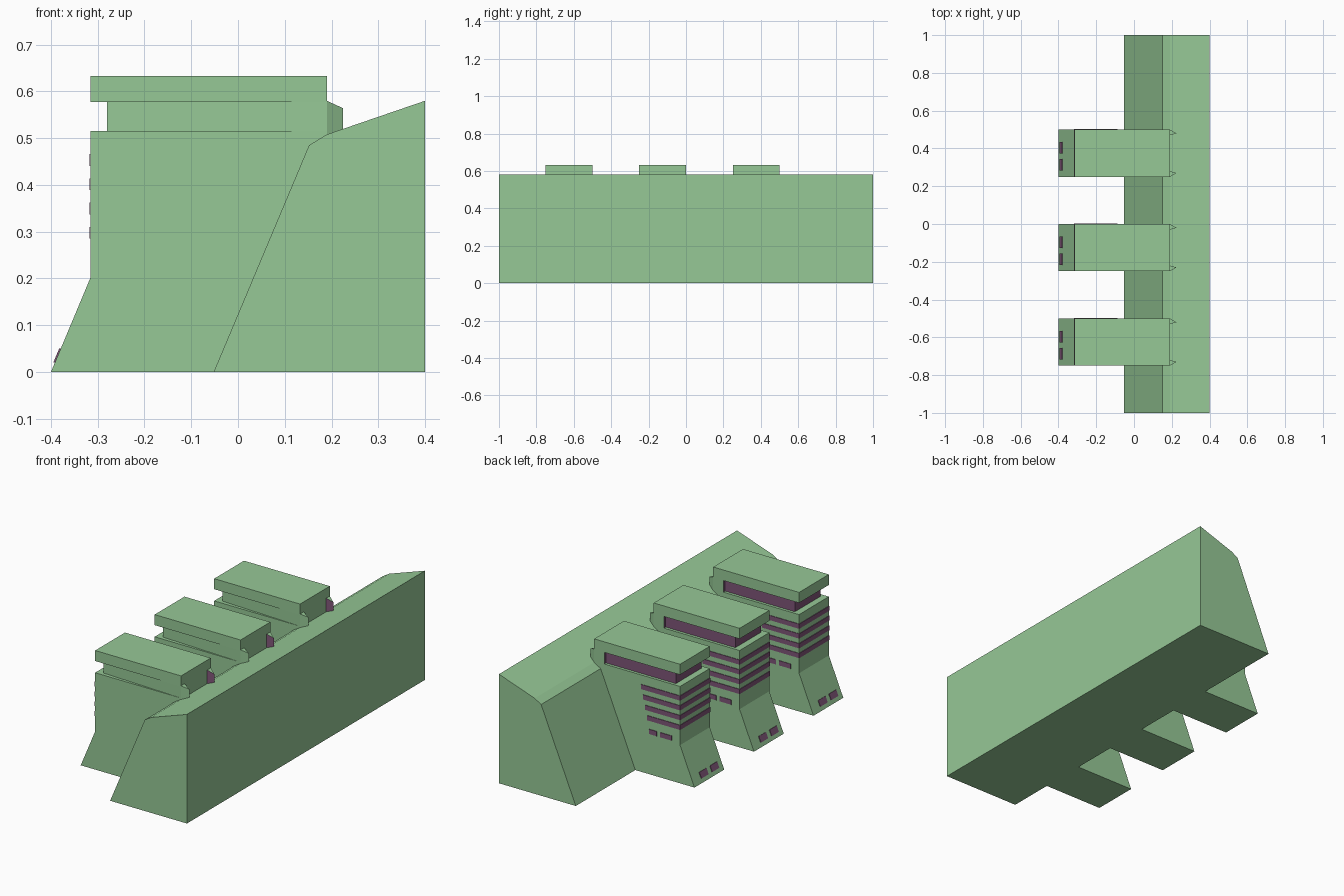
import bpy
import bmesh

cube = bpy.data.objects.get("Cube")
if cube:
    bpy.data.objects.remove(cube, do_unlink=True)


def make_material(name, rgb):
    mat = bpy.data.materials.new(name)
    mat.use_nodes = True
    mat.diffuse_color = (*rgb, 1)
    mat.node_tree.nodes["Principled BSDF"].inputs["Base Color"].default_value = (*rgb, 1)
    return mat


GREEN = make_material("pale green", (0.305, 0.58, 0.305))
PURPLE = make_material("dull purple", (0.21, 0.09, 0.185))


def extrude(name, points, low, high, axis, mats):
    """Extrude a flat outline along y (points are x, z) or z (points are x, y)."""
    def place(a, b, c):
        return (a, c, b) if axis == "y" else (a, b, c)
    bm = bmesh.new()
    rings = [[bm.verts.new(place(a, b, c)) for a, b in points] for c in (low, high)]
    for ring in rings:
        bm.faces.new(ring)
    n = len(points)
    for i in range(n):
        j = (i + 1) % n
        bm.faces.new((rings[0][i], rings[0][j], rings[1][j], rings[1][i]))
    bmesh.ops.recalc_face_normals(bm, faces=bm.faces)
    mesh = bpy.data.meshes.new(name)
    bm.to_mesh(mesh)
    bm.free()
    for mat in mats:
        mesh.materials.append(mat)
    obj = bpy.data.objects.new(name, mesh)
    bpy.context.collection.objects.link(obj)
    return obj


def rect(a, b, c, d):
    return [(a, b), (c, b), (c, d), (a, d)]


WALL = -0.315   # outer wall of each tower
REAR = 0.19     # inner end of each tower
WIDE = 0.25     # tower width
SKIN = 0.003    # window plate thickness


def tower(label, y):
    back = y + WIDE
    # Body with a splayed foot, and the roof slab
    extrude(f"tower_body_{label}", [(-0.4, 0), (WALL, 0.203), (WALL, 0.515), (REAR, 0.515), (REAR, 0)],
            y, back, "y", [GREEN])
    extrude(f"roof_slab_{label}", rect(WALL, 0.577, REAR, 0.633), y, back, "y", [GREEN])

    # Recessed neck with two fins at its inner end
    plan = [(-0.28, 0.02), (REAR, 0), (0.225, 0.02), (REAR, 0.03), (REAR, 0.22),
            (0.225, 0.23), (REAR, WIDE), (0.13, WIDE), (0.13, 0.235), (-0.28, 0.235)]
    neck = extrude(f"neck_{label}", [(a, y + b) for a, b in plan], 0.5, 0.58, "z", [GREEN, PURPLE])
    for v in neck.data.vertices:
        if v.co.x > 0.2 and v.co.z > 0.55:
            v.co.z = 0.564
    # Glazing on the back and outer faces, and inside the back fin
    for face in neck.data.polygons:
        glazed_back = face.normal.y > 0.5 and face.center.x < 0.13
        fin_inside = face.normal.y < -0.5 and face.center.y > y + WIDE / 2
        if glazed_back or fin_inside or face.normal.x < -0.5:
            face.material_index = 1

    # Window strips that wrap the outer back corner
    for row in range(4):
        z = 0.441 - 0.052 * row
        start = -0.087 - 0.012 * row
        strip = [(start, back), (start, back + SKIN), (WALL - SKIN, back + SKIN),
                 (WALL - SKIN, y), (WALL, y), (WALL, back)]
        extrude(f"window_strip_{label}_{row + 1}", strip, z, z + 0.025, "z", [PURPLE])

    # Two short windows below the strips
    for i, (a, b) in enumerate([(-0.18, -0.134), (-0.268, -0.198)]):
        extrude(f"short_window_{label}_{i + 1}", rect(a, back, b, back + SKIN),
                0.215, 0.24, "z", [PURPLE])

    # Two windows on the sloping foot
    def foot(z):
        return -0.4 + z * 0.085 / 0.203
    profile = [(foot(0.02), 0.02), (foot(0.02) - SKIN, 0.021),
               (foot(0.05) - SKIN, 0.051), (foot(0.05), 0.05)]
    for i, offset in enumerate((0.033, 0.123)):
        extrude(f"foot_window_{label}_{i + 1}", profile, y + offset, y + offset + 0.06, "y", [PURPLE])


# Long sloping embankment
extrude("embankment", [(-0.052, 0), (0.152, 0.485), (REAR, 0.508), (0.4, 0.58), (0.4, 0)],
        -1, 1, "y", [GREEN])

for label, y in (("front", -0.75), ("middle", -0.25), ("back", 0.25)):
    tower(label, y)
